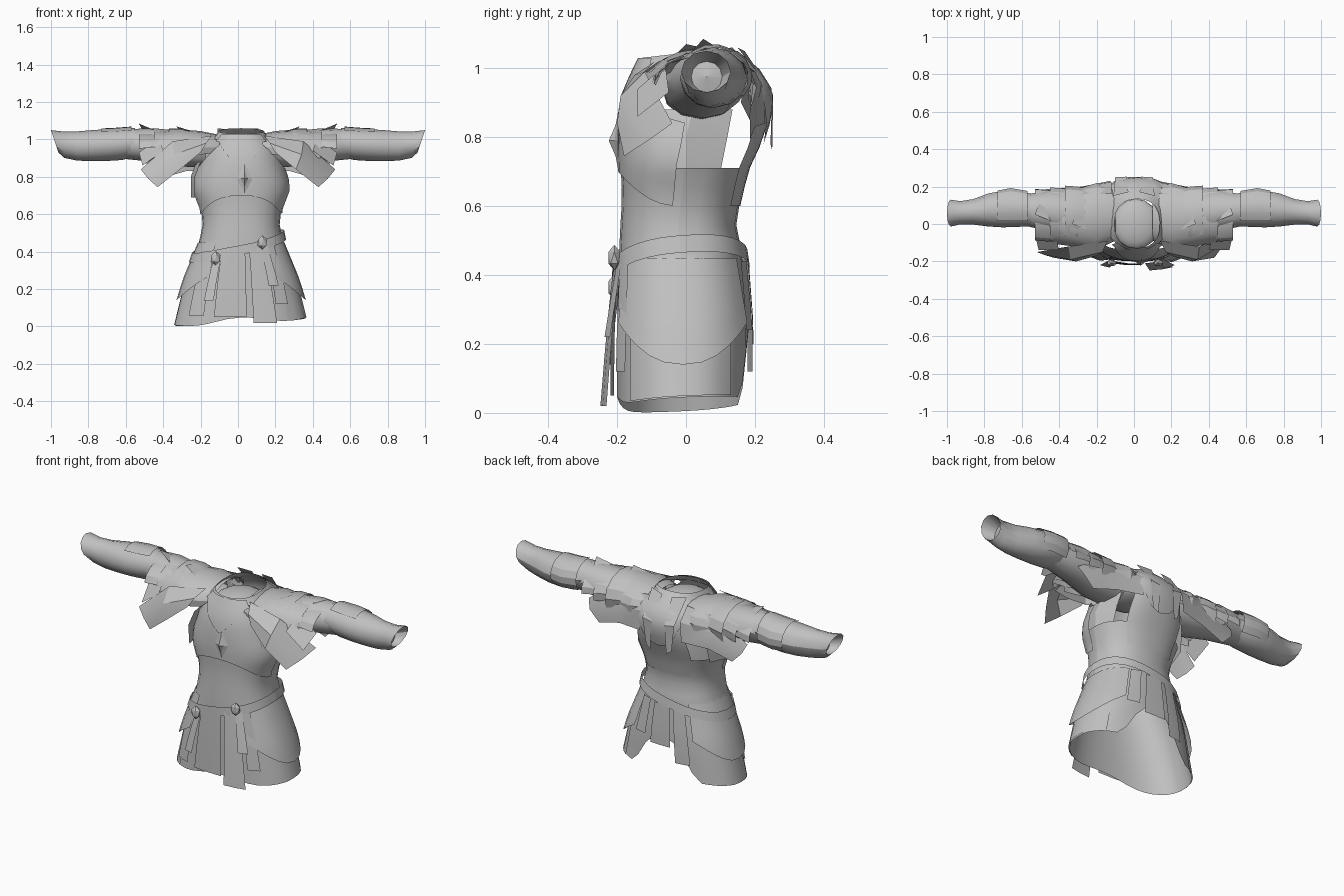
import bpy, math

cube = bpy.data.objects.get("Cube")
if cube:
    bpy.data.objects.remove(cube, do_unlink=True)

grey = bpy.data.materials.new("plain grey")
grey.use_nodes = True
grey.diffuse_color = (0.53, 0.53, 0.53, 1)
grey.node_tree.nodes["Principled BSDF"].inputs["Base Color"].default_value = (0.53, 0.53, 0.53, 1)

CENTRE = 0.017


def build(name, points, faces, angle):
    mesh = bpy.data.meshes.new(name)
    mesh.from_pydata(points, [], faces)
    obj = bpy.data.objects.new(name, mesh)
    bpy.context.collection.objects.link(obj)
    finish(obj, angle)


def finish(obj, angle):
    obj.data.materials.append(grey)
    bpy.ops.object.select_all(action="DESELECT")
    obj.select_set(True)
    bpy.context.view_layer.objects.active = obj
    bpy.ops.object.shade_smooth_by_angle(angle=math.radians(angle))


def sheet(name, rows, angle=35, flip=False):
    """Surface through equally long rows of points."""
    rows = rows[::-1] if flip else rows
    width = len(rows[0])
    faces = []
    for r in range(len(rows) - 1):
        for c in range(width - 1):
            i = r * width + c
            faces.append((i, i + 1, i + width + 1, i + width))
    build(name, [p for row in rows for p in row], faces, angle)


# Body outline: height, half width, front y, back y
BODY = [(0, .355, -.2, .182), (.25, .295, -.2, .182), (.45, .225, -.195, .165),
        (.55, .205, -.19, .145), (.63, .215, -.185, .16), (.72, .25, -.19, .185),
        (.78, .25, -.19, .215), (.86, .225, -.185, .24), (.92, .21, -.175, .245), (.98, .18, -.15, .225),
        (1.03, .125, -.125, .16), (1.07, .105, -.12, .12)]


def squarish(value):
    return math.copysign(abs(value) ** .85, value)


def body_point(theta, z, off=0):
    z = max(0, min(z, BODY[-1][0]))
    low, high = next((p, q) for p, q in zip(BODY, BODY[1:]) if z <= q[0])
    t = (z - low[0]) / (high[0] - low[0])
    half, front, back = (a + (b - a) * t for a, b in zip(low[1:], high[1:]))
    middle, depth = (front + back) / 2, (back - front) / 2
    return (CENTRE + (half + off) * squarish(math.cos(theta)),
            middle + (depth + off) * squarish(math.sin(theta)), z)


def wrap(name, start, end, low, high, off_top=0, off_low=None, cols=8, rows=5):
    """Panel lying around the body between two angles; heights may depend on the angle."""
    off_low = off_top if off_low is None else off_low
    grid = []
    for r in range(rows + 1):
        t = r / rows
        row = []
        for c in range(cols + 1):
            theta = math.radians(start + (end - start) * c / cols)
            top = high(theta) if callable(high) else high
            foot = low(theta) if callable(low) else low
            row.append(body_point(theta, top + (foot - top) * t, off_top + (off_low - off_top) * t))
        grid.append(row)
    sheet(name, grid, flip=True)


def tube(name, rings, start=0, end=360, cols=12, side=1, angle=35, slant=0):
    """Rings (x, y, z, radius y, radius z) along the arm; 90 degrees is the top.
    The slant draws the underside of the outermost rim back."""
    grid = []
    tip = max(ring[0] for ring in rings)
    for x, y, z, ry, rz in rings:
        angles = [math.radians(start + (end - start) * c / cols) for c in range(cols + 1)]
        lean = slant if x == tip else 0
        grid.append([(side * (x - lean * (1 - math.sin(a))), y + ry * math.cos(a), z + rz * math.sin(a))
                     for a in angles])
    sheet(name, grid, angle, side < 0)


def gem(name, centre, size):
    """Faceted stone."""
    x, y, z = centre
    w, d, h = size
    points = [(x - w, y, z), (x + w, y, z), (x, y - d, z), (x, y + d, z), (x, y, z - h), (x, y, z + h)]
    faces = []
    for a in (0, 1):
        for b in (2, 3):
            for c in (4, 5):
                faces.append((a, b, c) if (a + b + c) % 2 else (a, c, b))
    build(name, points, faces, 20)


# Torso, with arm holes open towards the back
wrap("torso", 0, 360, .38, .71, cols=24, rows=6)
wrap("breastplate", 185, 355, lambda t: .6 + .1 * math.sin(t) ** 2,
     lambda t: .84 + .19 * math.sin(t) ** 2, .008, cols=16, rows=8)
wrap("back_plate", 54, 126, .6, 1.05, .003, cols=10, rows=8)
wrap("upper_back_cape", 40, 140, lambda t: .98 - .2 * math.sin(t) ** 6, 1.05, .01, cols=10)

# Neck
wrap("collar", 0, 360, 1.0, lambda t: 1.045 + .015 * math.sin(t), .004, cols=20, rows=2)
wrap("gorget", 225, 315, lambda t: .99 - .14 * max(0, 1 - abs(math.cos(t)) * 1.7), 1.03, .014, cols=12)
bpy.ops.mesh.primitive_uv_sphere_add(segments=16, ring_count=8, radius=1, location=(.01, 0, .97))
lining = bpy.context.object
lining.name = "neck_lining"
lining.scale = (.125, .135, .05)
finish(lining, 35)

# Chest ornament
gem("chest_gem", (.035, -.198, .79), (.028, .026, .06))
gem("chest_gem_setting", (.035, -.198, .79), (.042, .015, .078))


# Skirt with its hem lifted at the back
def hem(theta):
    s = math.sin(theta)
    lift = .21 * max(0, s - .86) / .14
    return .025 + .02 * math.cos(theta) + .012 * s + .035 * max(0, -s) ** 12 + lift


wrap("skirt", 0, 360, hem, .46, cols=40, rows=5)
for side, centre in (("left", 0), ("right", 180)):
    wrap(side + "_hip_panel", centre - 58, centre + 58,
         lambda t: .14 + .17 * math.sin(t) ** 2, .45, .006, .025, cols=10)
    wrap(side + "_side_panel", centre - 48, centre + 42, lambda t: hem(t) + .004, .45, .003, .006)

# Hanging front and back tabs: angles, foot, top, offset
TABS = [("front_centre_tab", 250, 273, .05, .41, .02), ("front_long_tab", 277, 295, .02, .43, .05),
        ("front_right_tab", 222, 240, .06, .4, .02), ("front_left_tab", 298, 312, .12, .45, .025),
        ("right_strap_end", 241, 250, .14, .37, .045), ("left_strap_end", 291, 301, .22, .44, .05),
        ("back_centre_tab", 80, 97, .2, .43, .014), ("back_right_tab", 101, 116, .12, .43, .014),
        ("back_left_tab", 60, 74, .24, .44, .018)]
for name, start, end, foot, top, off in TABS:
    wrap(name, start, end, foot, top, .016, off, cols=2, rows=3)


# Slanting belt with studs
def belt_height(theta):
    return .43 + .06 * math.cos(theta) + .02 * math.sin(theta)


wrap("belt", 0, 360, lambda t: belt_height(t) - .025, lambda t: belt_height(t) + .025, .018, cols=28, rows=1)
for name, x, z in (("left_belt_stud", .13, .45), ("right_belt_stud", -.12, .365)):
    bpy.ops.mesh.primitive_ico_sphere_add(subdivisions=1, radius=.034, location=(x, -.208, z))
    stud = bpy.context.object
    stud.name = name
    stud.scale = (.85, .6, 1.1)
    finish(stud, 20)

# Arms and shoulders, built once for each side
ARM = [(.17, .04, .94, .11, .09), (.3, .05, .95, .12, .095), (.45, .07, .97, .11, .09), (.6, .075, .975, .08, .08)]
BRACER = [(.55, .075, .985, .088, .075), (.62, .08, .975, .095, .085), (.7, .08, .97, .098, .085),
          (.78, .075, .967, .088, .083), (.86, .065, .965, .068, .078),
          (.93, .06, .972, .062, .07), (1, .058, .99, .072, .06)]
PAULDRON = [(.1, .05, .95, .14, .075), (.2, .04, .945, .18, .1), (.33, .03, .93, .15, .125), (.44, .04, .93, .145, .11)]
LINING = [(1, .058, .99, .072, .06), (.92, .06, .975, .045, .045), (.93, .06, .975, .001, .001)]

for name, side in (("left_", 1), ("right_", -1)):
    tube(name + "sleeve", ARM, side=side)
    tube(name + "bracer", BRACER, side=side, slant=.02)
    tube(name + "wrist_lining", LINING, side=side, slant=.02)
    tube(name + "elbow_guard", [(.57, .08, .98, .098, .09), (.66, .085, .975, .108, .088), (.73, .08, .975, .1, .085)],
         -40, 130, 7, side, 25)
    tube(name + "pauldron", PAULDRON, -15, 195, 10, side, 25)
    # Overlapping flared shoulder lames
    for i, x in enumerate((.3, .38, .46)):
        ry, rz = .155 - .008 * i, .11 - .012 * i
        tube(name + "lame_" + str(i + 1), [(x - .08, .045, .95, ry - .02, rz - .025), (x, .045, .95, ry, rz),
             (x + .07, .05, .94, ry, rz + .01)], -25 + 8 * i, 190 - 8 * i, 8, side, 25)

    def flap(label, rows, facing=1):
        sheet(name + label, [[(side * x, y, z) for x, y, z in row] for row in rows], 25, side != facing)

    # Side of the torso below the arm
    flap("armpit_panel", [[(.2, -.11, .88), (.225, .02, .88), (.19, .135, .88)],
                          [(.23, -.12, .8), (.252, 0, .8), (.21, .12, .8)],
                          [(.23, -.11, .69), (.25, 0, .69), (.22, .1, .7)]], -1)
    # Front, back and raised flaps; the right front flap swings further forward
    edge = -.04 if side > 0 else -.15
    flap("front_flap", [[(.14, -.09, 1.02), (.35, -.12, .99), (.52, edge, .84)],
                        [(.17, -.15, .98), (.34, -.19, .92), (.48, edge / 2 - .09, .79)],
                        [(.2, -.17, .93), (.31, -.2, .84), (.43, -.18, .745)]], -1)
    flap("back_flap", [[(.12, .16, 1.02), (.34, .165, 1), (.5, .16, .9)],
                       [(.12, .225, .95), (.32, .19, .92), (.48, .185, .85)],
                       [(.13, .23, .84), (.28, .2, .83), (.42, .185, .79)]])
    flap("outer_flap", [[(.42, -.06, 1.01), (.53, -.05, .93)], [(.4, -.14, .94), (.51, -.14, .86)]], -1)
    flap("raised_tip", [[(.4, 0, 1.03), (.53, .05, 1.085)], [(.4, .13, 1.02), (.5, .14, 1.03)]])
    flap("collar_tip", [[(.2, -.05, 1.02), (.33, 0, 1.07)], [(.2, .06, 1.03), (.31, .09, 1.05)]])
    flap("collar_tail", [[(.03, .17, 1.05), (.11, .15, 1.06)], [(.04, .253, .92), (.1, .25, .93)],
                         [(.05, .25, .76), (.08, .245, .78)]])
